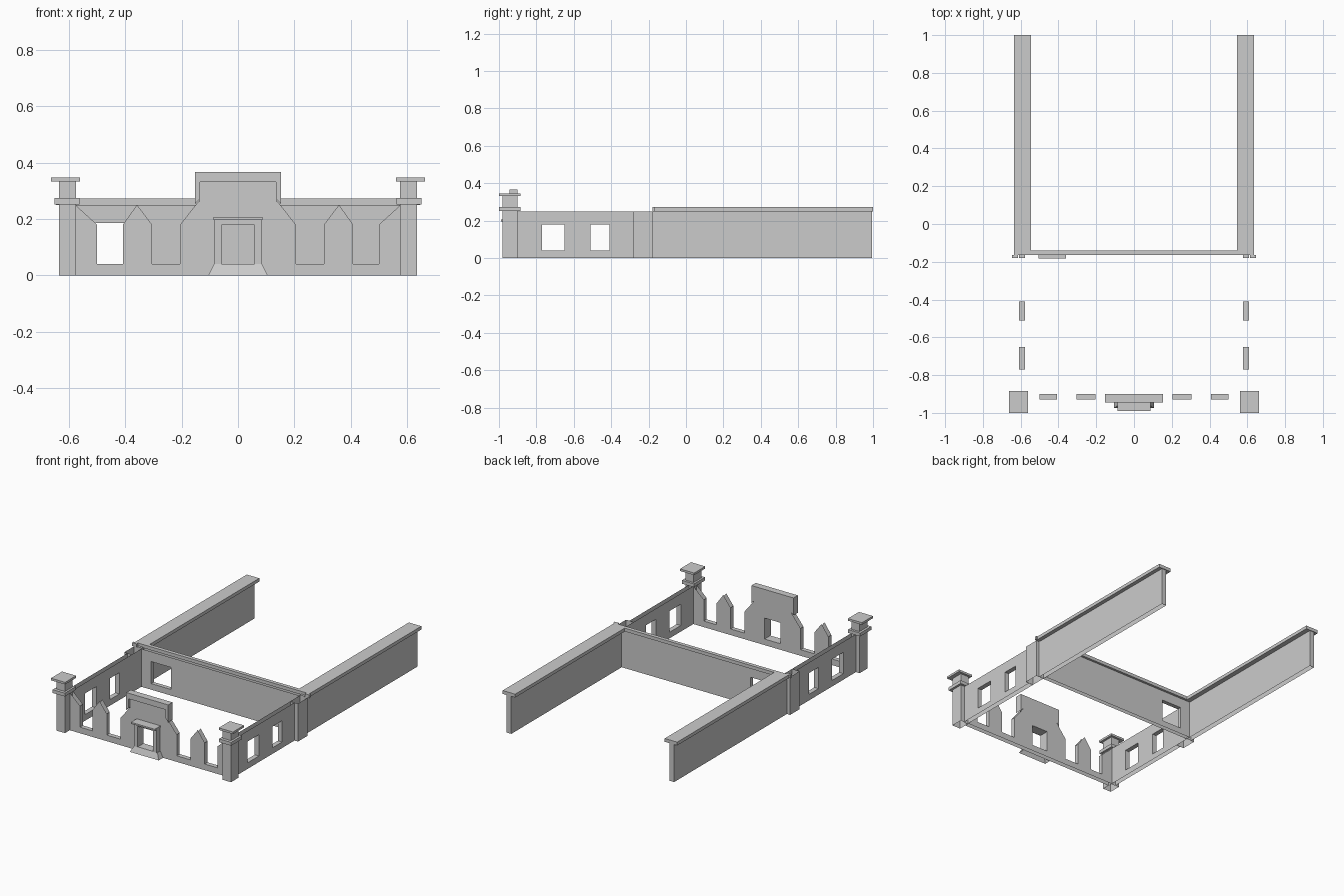
import bpy, bmesh
from mathutils import Vector

if "Cube" in bpy.data.objects:
    bpy.data.objects.remove(bpy.data.objects["Cube"])


def finish(name, bm):
    bmesh.ops.recalc_face_normals(bm, faces=bm.faces)
    me = bpy.data.meshes.new(name)
    bm.to_mesh(me)
    bm.free()
    ob = bpy.data.objects.new(name, me)
    bpy.context.collection.objects.link(ob)
    return ob


def box(name, x, y, z):
    bm = bmesh.new()
    bmesh.ops.create_cube(bm, size=1)
    for v in bm.verts:
        v.co = Vector([(a + b) / 2 + c * (b - a) for c, (a, b) in zip(v.co, (x, y, z))])
    return finish(name, bm)


def profile(name, pts, y0, y1):
    """Extrude an x-z outline from y0 to y1."""
    bm = bmesh.new()
    f = bm.faces.new([bm.verts.new((x, y0, z)) for x, z in pts])
    ext = bmesh.ops.extrude_face_region(bm, geom=[f])
    for v in ext["geom"]:
        if isinstance(v, bmesh.types.BMVert):
            v.co.y = y1
    return finish(name, bm)


def cut(ob, *holes):
    """Cut box-shaped openings through a part."""
    for h in holes:
        c = box("opening_cutter", *h)
        m = ob.modifiers.new("opening", "BOOLEAN")
        m.operation, m.solver, m.object = "DIFFERENCE", "EXACT", c
        dg = bpy.context.evaluated_depsgraph_get()
        me = bpy.data.meshes.new_from_object(ob.evaluated_get(dg))
        ob.modifiers.clear()
        ob.data = me
        bpy.data.objects.remove(c)
    return ob


def hollow(ob, top=True):
    """Remove the underside, and the open upper edge above the sills."""
    bm = bmesh.new()
    bm.from_mesh(ob.data)
    bm.normal_update()
    dead = [f for f in bm.faces
            if (f.normal.z < -0.9 and f.calc_center_median().z < 0.01)
            or (top and f.normal.z > 0.3 and f.calc_center_median().z > 0.19)]
    bmesh.ops.delete(bm, geom=dead, context="FACES")
    bm.to_mesh(ob.data)
    bm.free()
    return ob


def span(s, a, b):
    return tuple(sorted((s * a, s * b)))


for s, side in ((-1, "left"), (1, "right")):
    # Front corner pillar with moulding and cap
    hollow(box(side + "_pillar", span(s, .575, .635), (-.98, -.90), (0, .335)), False)
    box(side + "_pillar_moulding", span(s, .562, .65), (-1, -.885), (.252, .274))
    box(side + "_pillar_cap", span(s, .56, .663), (-1, -.885), (.332, .346))
    # Low side wall with two windows
    w = box(side + "_side_wall", span(s, .577, .608), (-.905, -.28), (0, .25))
    hollow(cut(w, *[(span(s, .5, .7), y, (.04, .18))
                    for y in ((-.77, -.65), (-.51, -.41))]))
    # Junction post and its small coping return
    hollow(box(side + "_post", span(s, .577, .633), (-.28, -.18), (0, .25)))
    box(side + "_coping_return", span(s, .613, .645), (-.18, -.165), (.25, .272))
    # Long rear wall with overhanging coping
    hollow(box(side + "_rear_wall", span(s, .577, .61), (-.18, .995), (0, .255)), False)
    box(side + "_rear_coping", span(s, .545, .636), (-.165, 1), (.25, .272))

# Cross wall with an opening and coping
w = box("cross_wall", (-.577, .577), (-.182, -.155), (0, .25))
hollow(cut(w, ((-.505, -.36), (-.3, 0), (.04, .185))))
box("cross_wall_coping", (-.545, .545), (-.165, -.14), (.25, .272))

# Front wall: pointed piers between open window slots
half = [(.577, 0), (.577, .25), (.5, .18), (.5, .04), (.408, .04), (.408, .18),
        (.358, .25), (.305, .18), (.305, .04), (.205, .04), (.205, .18), (.14, .262)]
w = profile("front_wall", half + [(-x, z) for x, z in reversed(half)], -.93, -.90)
hollow(cut(w, ((-.058, .058), (-1, -.8), (.04, .178))))

# Raised parapet: recessed panel inside a frame
box("parapet_panel", (-.137, .137), (-.93, -.90), (.262, .332))
profile("parapet_frame", [(-.153, .252), (-.153, .367), (.153, .367), (.153, .252),
                          (.135, .272), (.135, .33), (-.135, .33), (-.135, .272)], -.945, -.90)

# Entrance surround, hood and sloping step
profile("entrance_surround", [(-.083, .04), (-.083, .198), (.083, .198), (.083, .04),
                              (.058, .04), (.058, .178), (-.058, .178), (-.058, .04)], -.965, -.93)
box("entrance_hood", (-.087, .087), (-.99, -.93), (.196, .206))
bm = bmesh.new()
lo = [bm.verts.new(p) for p in ((-.105, -.93, 0), (-.105, -.975, 0), (.105, -.975, 0), (.105, -.93, 0))]
hi = [bm.verts.new(p) for p in ((-.085, -.93, .04), (-.085, -.96, .04), (.085, -.96, .04), (.085, -.93, .04))]
for i in range(3):
    bm.faces.new((lo[i], lo[i + 1], hi[i + 1], hi[i]))
bm.faces.new(hi)
finish("entrance_step", bm)
